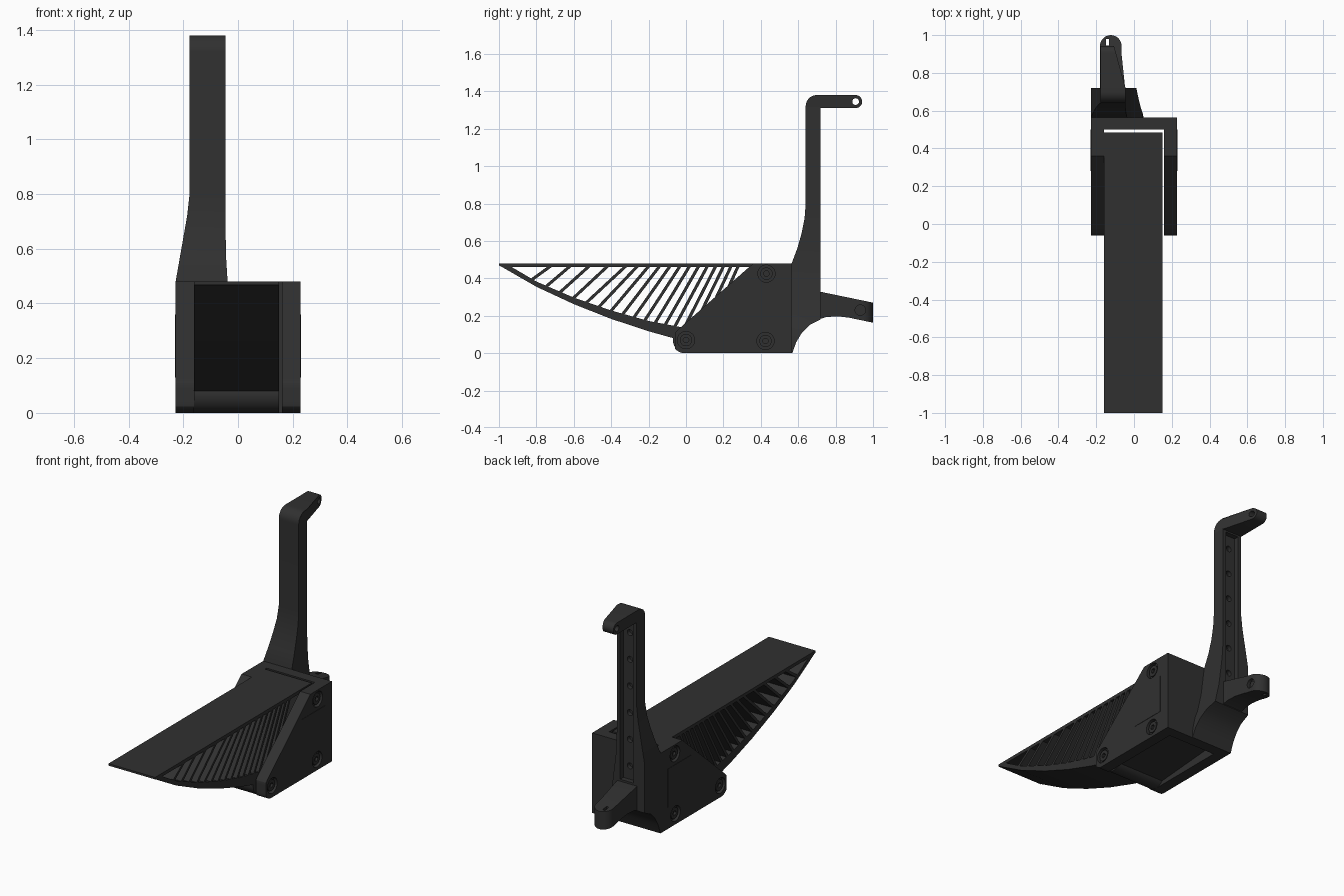
import bpy, bmesh, math
from mathutils import Vector

if "Cube" in bpy.data.objects:
    bpy.data.objects.remove(bpy.data.objects["Cube"])

black = bpy.data.materials.new("matte black")
black.use_nodes = True
black.diffuse_color = (0.03, 0.03, 0.03, 1)
black.node_tree.nodes["Principled BSDF"].inputs["Base Color"].default_value = (0.03, 0.03, 0.03, 1)
parts = []


def finish(name, bm):
    bmesh.ops.recalc_face_normals(bm, faces=bm.faces)
    mesh = bpy.data.meshes.new(name)
    bm.to_mesh(mesh)
    bm.free()
    mesh.materials.append(black)
    obj = bpy.data.objects.new(name, mesh)
    bpy.context.collection.objects.link(obj)
    parts.append(obj)
    return obj


def loft(name, rings):
    """Skin a list of closed rings and cap both ends."""
    bm = bmesh.new()
    rows = [[bm.verts.new(p) for p in ring] for ring in rings]
    n = len(rows[0])
    for a, b in zip(rows, rows[1:]):
        for i in range(n):
            j = (i + 1) % n
            bm.faces.new((a[i], a[j], b[j], b[i]))
    bm.faces.new(rows[0])
    bm.faces.new(rows[-1])
    return finish(name, bm)


def side_prism(name, profile, x0, x1):
    """Extrude a (y, z) profile along x; x0 and x1 may be functions of y."""
    def at(x, y):
        return x(y) if callable(x) else x
    return loft(name, [[(at(x, y), y, z) for y, z in profile] for x in (x0, x1)])


def box(name, x0, x1, y0, y1, z0, z1):
    return side_prism(name, [(y0, z0), (y1, z0), (y1, z1), (y0, z1)], x0, x1)


def arc(cy, cz, r, a0, a1, n=10):
    angles = [math.radians(a0 + (a1 - a0) * i / n) for i in range(n + 1)]
    return [(cy + r * math.cos(a), cz + r * math.sin(a)) for a in angles]


def disc(name, y, z, r, x0, x1, n=28):
    return side_prism(name, arc(y, z, r, 0, 360 - 360 / n, n - 1), x0, x1)


def boolean(obj, tool, operation="DIFFERENCE"):
    tool.hide_render = True
    mod = obj.modifiers.new("cut", "BOOLEAN")
    mod.operation = operation
    mod.solver = "EXACT"
    mod.object = tool
    bpy.context.view_layer.update()
    graph = bpy.context.evaluated_depsgraph_get()
    baked = bpy.data.meshes.new_from_object(obj.evaluated_get(graph))
    obj.modifiers.clear()
    obj.data = baked
    parts.remove(tool)
    bpy.data.objects.remove(tool)


# Housing: two cheek plates with recessed bolts, and a back wall
cheek = arc(0.0, 0.07, 0.07, 130, 180, 6) + arc(-0.01, 0.06, 0.06, 185, 270, 8)
cheek = [(max(y, -0.06), z) for y, z in cheek]
cheek += [(0.565, 0), (0.565, 0.48), (0.36, 0.48)]
bolts = [(0.0, 0.07), (0.425, 0.065), (0.43, 0.425)]
for side, name in ((1, "left"), (-1, "right")):
    inner, outer = side * 0.16, side * 0.228
    plate = side_prism(name + "_cheek", cheek, inner, outer)
    for y, z in bolts:
        boolean(plate, disc("cutter", y, z, 0.046, outer - side * 0.022, outer + side * 0.02))
        head = disc(name + "_bolt", y, z, 0.033, outer - side * 0.03, outer - side * 0.006)
        boolean(head, disc("cutter", y, z, 0.016, outer - side * 0.02, outer + side * 0.02, 6))
    box(name + "_cover", outer - side * 0.005, outer + side * 0.002, 0.28, 0.5, 0.13, 0.36)
box("back_wall", -0.228, 0.228, 0.5, 0.565, 0, 0.48)

# Pedal: tread plate, curved underside, hinge barrel, floor and rear wall
PX0, PX1 = -0.16, 0.15
side_prism("tread_plate", [(-1, 0.468), (-0.96, 0.46), (0.485, 0.46), (0.485, 0.48), (-1, 0.48)], PX0, PX1)
outer_curve = [(-1, 0.47), (-0.8, 0.355), (-0.6, 0.262), (-0.4, 0.183), (-0.2, 0.117), (-0.05, 0.075)]
inner_curve = [(-0.02, 0.138), (-0.2, 0.172), (-0.4, 0.228), (-0.6, 0.297), (-0.8, 0.383), (-0.94, 0.465)]
side_prism("curved_underside", outer_curve + inner_curve, PX0, PX1)
disc("hinge_barrel", 0, 0.07, 0.07, PX0, PX1, 40)
side_prism("pedal_floor", [(0, 0.02), (0.485, 0.06), (0.485, 0.1), (0, 0.138)], PX0, PX1)
box("pedal_rear_wall", PX0, PX1, 0.45, 0.485, 0.06, 0.47)


def floor_height(y):
    pts = inner_curve[::-1] + [(0.5, 0.09)]
    for (ya, za), (yb, zb) in zip(pts, pts[1:]):
        if ya <= y <= yb:
            return za + (zb - za) * (y - ya) / (yb - ya) - 0.012
    return 0.1


# Leaning ribs between the underside and the tread
RIBS = 17
for i in range(RIBS):
    t = i / (RIBS - 1)
    low = -0.83 + 0.95 * (1.3 * t - 0.3 * t * t)
    high = low + 0.11 + 0.13 * min(1, 4 * t) - 0.08 * t
    start, end = Vector((low, floor_height(low))), Vector((high, 0.468))
    along = (end - start).normalized()
    off = Vector((-along.y, along.x)) * 0.008
    side_prism("rib", [start - off, end - off, end + off, start + off], PX0, PX1)

# Upright post: flared foot that narrows into a straight column (z, x0, x1, y0, y1)
sections = [
    (0.0, -0.228, 0.05, 0.56, 0.568), (0.06, -0.228, 0.045, 0.56, 0.59),
    (0.11, -0.228, 0.035, 0.56, 0.62), (0.15, -0.228, 0.025, 0.56, 0.66),
    (0.18, -0.228, 0.012, 0.56, 0.72), (0.3, -0.228, -0.015, 0.56, 0.72),
    (0.48, -0.228, -0.038, 0.565, 0.72), (0.56, -0.214, -0.043, 0.595, 0.72),
    (0.64, -0.2, -0.045, 0.618, 0.72), (0.72, -0.186, -0.045, 0.634, 0.72),
    (0.8, -0.177, -0.045, 0.64, 0.72), (1.315, -0.177, -0.045, 0.64, 0.72),
]
post = loft("upright_post", [[(a, c, z), (b, c, z), (b, d, z), (a, d, z)] for z, a, b, c, d in sections])
boolean(post, box("cutter", -0.155, -0.067, 0.69, 0.8, 0.34, 1.3))


def upright_disc(name, x, z, r, y0, y1):
    return loft(name, [[(x + u, y, z + v) for u, v in arc(0, 0, r, 0, 342, 19)] for y in (y0, y1)])


for i in range(6):
    boolean(post, upright_disc("cutter", -0.111, 0.42 + i * 0.16, 0.018, 0.665, 0.75))

# Top hook: rounded elbow, tapering to an eyelet
hook_profile = [(0.64, 1.31)] + arc(0.7, 1.32, 0.06, 180, 90) + [(0.72, 1.38)]
hook_profile += arc(0.907, 1.345, 0.035, 90, -90, 14) + [(0.72, 1.31)]
hook = side_prism("top_hook", hook_profile, -0.177,
                  lambda y: -0.045 - 0.06 * max(0, y - 0.72) / 0.22)
boolean(hook, disc("cutter", 0.907, 1.345, 0.018, -0.4, 0.2))

# Lower arm: arched side profile trimmed to a rounded plan
arm = side_prism("lower_arm", [
    (0.66, 0.15), (0.7, 0.178), (0.75, 0.193), (0.81, 0.197), (0.87, 0.19), (1.0, 0.163),
    (1.0, 0.27), (0.72, 0.328), (0.66, 0.328)], -0.3, 0.1)
plan = [(-0.18, 0.65), (-0.04, 0.65), (-0.05, 0.75), (-0.066, 0.9)]
plan += arc(-0.123, 0.943, 0.057, 0, 180, 14)
boolean(arm, loft("cutter", [[(x, y, z) for x, y in plan] for z in (0.1, 0.4)]), "INTERSECT")
boolean(arm, box("cutter", -0.149, -0.133, 0.945, 0.98, 0, 0.5))
boolean(arm, disc("cutter", 0.932, 0.23, 0.028, -0.085, 0.1))
disc("arm_screw", 0.932, 0.23, 0.017, -0.1, -0.078)

# Smooth the curved surfaces, keep the edges crisp
for obj in bpy.context.view_layer.objects:
    obj.select_set(obj in parts)
bpy.context.view_layer.objects.active = parts[0]
bpy.ops.object.shade_smooth_by_angle(angle=math.radians(25))
